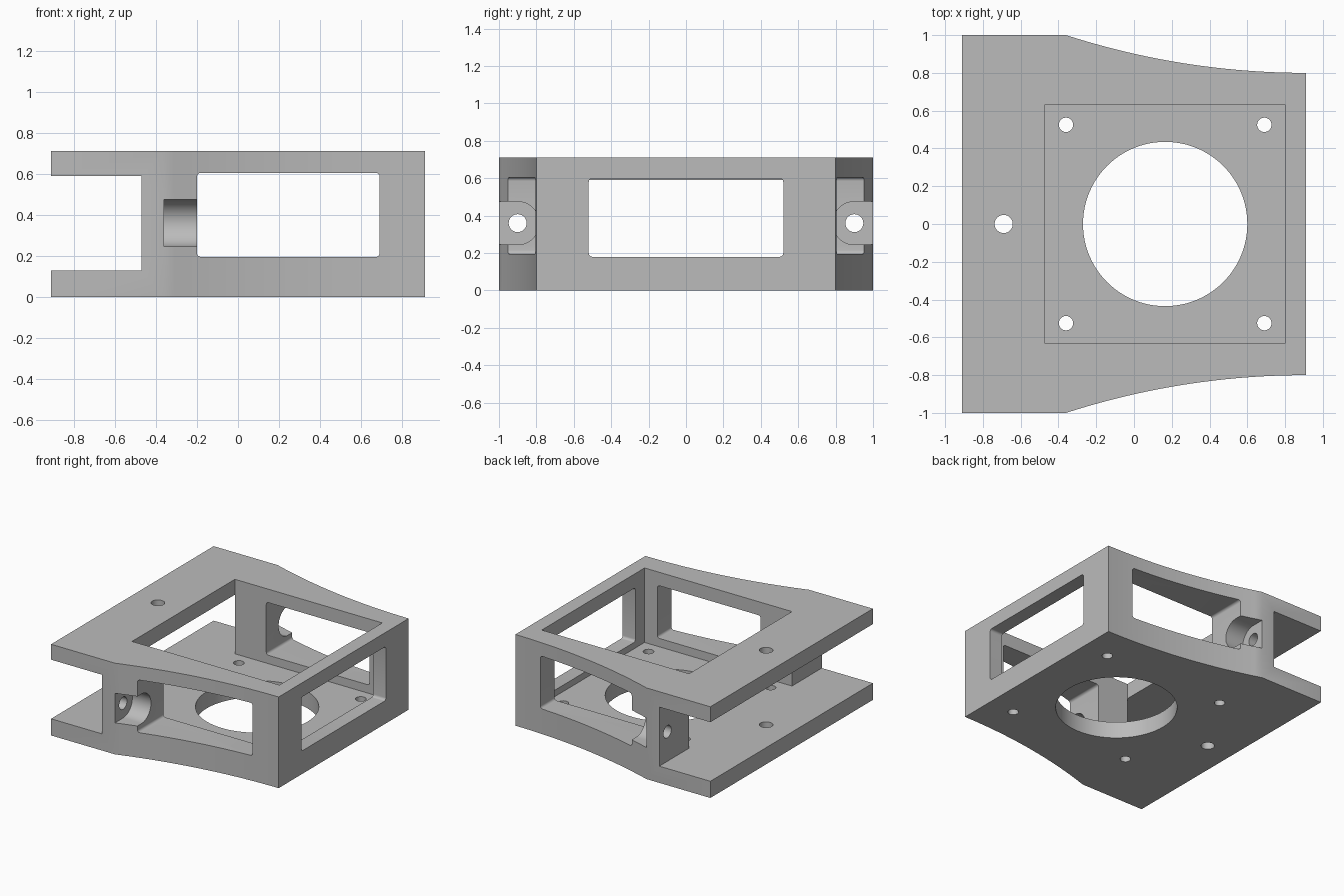
import bpy, bmesh, math

if "Cube" in bpy.data.objects:
    bpy.data.objects.remove(bpy.data.objects["Cube"])

GREY = bpy.data.materials.new("light grey")
GREY.diffuse_color = (0.5, 0.5, 0.5, 1)
GREY.use_nodes = True
GREY.node_tree.nodes["Principled BSDF"].inputs["Base Color"].default_value = GREY.diffuse_color


def prism(name, profile, axis, a, b):
    """Extrude a 2D profile along an axis from a to b."""
    place = {"x": lambda u, v, w: (w, u, v),
             "y": lambda u, v, w: (u, w, v),
             "z": lambda u, v, w: (u, v, w)}[axis]
    bm = bmesh.new()
    low = [bm.verts.new(place(u, v, a)) for u, v in profile]
    high = [bm.verts.new(place(u, v, b)) for u, v in profile]
    bm.faces.new(low)
    bm.faces.new(high[::-1])
    n = len(profile)
    for i in range(n):
        j = (i + 1) % n
        bm.faces.new((low[i], low[j], high[j], high[i]))
    bmesh.ops.recalc_face_normals(bm, faces=bm.faces)
    mesh = bpy.data.meshes.new(name)
    bm.to_mesh(mesh)
    bm.free()
    mesh.materials.append(GREY)
    obj = bpy.data.objects.new(name, mesh)
    bpy.context.collection.objects.link(obj)
    return obj


def arc(cx, cy, r, start, end, n):
    return [(cx + r * math.cos(math.radians(start + (end - start) * i / n)),
             cy + r * math.sin(math.radians(start + (end - start) * i / n)))
            for i in range(n + 1)]


def circle(cx, cy, r, n=32):
    return arc(cx, cy, r, 0, 360, n)[:-1]


def rect(u0, u1, v0, v1):
    return [(u0, v0), (u1, v0), (u1, v1), (u0, v1)]


def rounded(u0, u1, v0, v1, r=0.02):
    return (arc(u1 - r, v1 - r, r, 0, 90, 5) + arc(u0 + r, v1 - r, r, 90, 180, 5)
            + arc(u0 + r, v0 + r, r, 180, 270, 5) + arc(u1 - r, v0 + r, r, 270, 360, 5))


# Housing body: flat back half, sides sweeping inwards along an arc
R = 4.13
side = [(-0.36 + 1.27 * i / 24, 0.80 + R - math.sqrt(R * R - (1.27 * (1 - i / 24)) ** 2))
        for i in range(25)]
side[0] = (-0.36, 1.0)
outline = [(-0.91, 1.0)] + side
outline += [(x, -y) for x, y in reversed(outline)]
housing = prism("housing", outline, "z", 0, 0.71)

cutters = [
    # open-topped inner pocket and the slot between the two plates
    prism("pocket_cut", rect(-0.47, 0.80, -0.633, 0.633), "z", 0.13, 1),
    prism("slot_cut", rect(-1.2, -0.47, 0.13, 0.59), "y", -1.2, 1.2),
    # end window
    prism("end_window_cut", rounded(-0.52, 0.52, 0.18, 0.60), "x", 0.7, 1.2),
    # large floor opening and plate hole
    prism("floor_opening_cut", circle(0.165, 0, 0.435, 96), "z", -0.2, 0.3),
    prism("plate_hole_cut", circle(-0.69, 0, 0.048), "z", -0.2, 1),
]
for s in (-1, 1):
    # side window
    cutters.append(prism("side_window_cut", rounded(-0.20, 0.69, 0.195, 0.605), "y", s * 0.5, s * 1.2))
    # round-bottomed screw recess in the post, with its through hole
    recess = [(s * u, v) for u, v in
              [(1.2, 0.475)] + arc(0.90, 0.36, 0.115, 90, 270, 24) + [(1.2, 0.245)]]
    cutters.append(prism("screw_recess_cut", recess, "x", -0.36, -0.1))
    cutters.append(prism("screw_hole_cut", circle(s * 0.90, 0.36, 0.048), "x", -0.6, -0.3))
    # floor mounting holes
    for x in (-0.36, 0.69):
        cutters.append(prism("mounting_hole_cut", circle(x, s * 0.525, 0.038), "z", -0.2, 0.3))

# Cut everything out of the body
bpy.context.view_layer.objects.active = housing
housing.select_set(True)
for cutter in cutters:
    mod = housing.modifiers.new(cutter.name, "BOOLEAN")
    mod.operation = "DIFFERENCE"
    mod.solver = "EXACT"
    mod.object = cutter
    bpy.ops.object.modifier_apply(modifier=mod.name)
    bpy.data.objects.remove(cutter)

bpy.ops.object.shade_smooth_by_angle(angle=math.radians(25))
